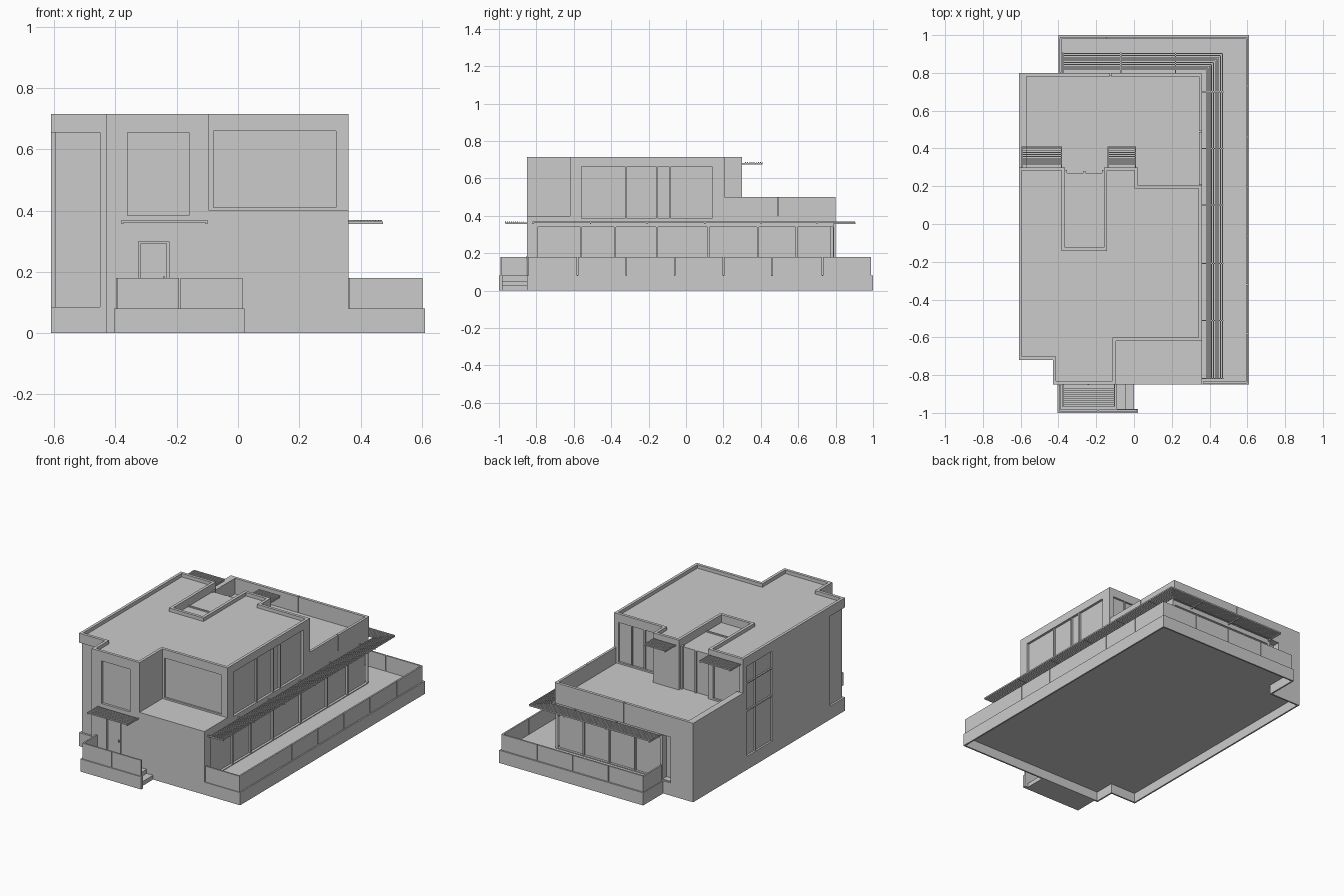
import bpy, bmesh
from mathutils import Vector

if "Cube" in bpy.data.objects:
    bpy.data.objects.remove(bpy.data.objects["Cube"])


def finish(name, bm):
    bmesh.ops.recalc_face_normals(bm, faces=bm.faces[:])
    me = bpy.data.meshes.new(name)
    bm.to_mesh(me)
    bm.free()
    ob = bpy.data.objects.new(name, me)
    bpy.context.collection.objects.link(ob)
    return ob


def boxes(name, items):
    """One object made of boxes given as (x0, x1, y0, y1, z0, z1)."""
    bm = bmesh.new()
    for x0, x1, y0, y1, z0, z1 in items:
        vs = bmesh.ops.create_cube(bm, size=1)["verts"]
        for v in vs:
            v.co = Vector(((x0 + x1) / 2 + v.co.x * (x1 - x0),
                           (y0 + y1) / 2 + v.co.y * (y1 - y0),
                           (z0 + z1) / 2 + v.co.z * (z1 - z0)))
    return finish(name, bm)


def sink(bm, face, rim, dz):
    """Leave a rim around a flat face and move the rest vertically."""
    bmesh.ops.inset_region(bm, faces=[face], thickness=rim, use_even_offset=True)
    ret = bmesh.ops.extrude_face_region(bm, geom=[face])["geom"]
    for v in ret:
        if isinstance(v, bmesh.types.BMVert):
            v.co.z += dz
    if face.is_valid:
        bmesh.ops.delete(bm, geom=[face], context="FACES_ONLY")


def prism(name, pts, z0, z1, top_rim=None, bottom_rim=None):
    bm = bmesh.new()
    base = bm.faces.new([bm.verts.new((x, y, z0)) for x, y in pts])
    ret = bmesh.ops.extrude_face_region(bm, geom=[base], use_keep_orig=True)["geom"]
    for v in ret:
        if isinstance(v, bmesh.types.BMVert):
            v.co.z = z1
    bmesh.ops.recalc_face_normals(bm, faces=bm.faces[:])
    bm.normal_update()
    for rim, sign in ((top_rim, 1), (bottom_rim, -1)):
        if rim:
            face = next(f for f in bm.faces if f.normal.z * sign > 0.9
                        and len(f.verts) == len(pts))
            sink(bm, face, rim[0], -sign * rim[1])
    return finish(name, bm)


def panels(name, axis, pos, breaks, z0=0.08, z1=0.18, t=0.01):
    """Row of parapet panels with open joints, running along x or y."""
    items = []
    for a, b in zip(breaks, breaks[1:]):
        run, thick = (a + 0.002, b - 0.002), (pos - t / 2, pos + t / 2)
        items.append((run + thick if axis == "x" else thick + run) + (z0, z1))
    return boxes(name, items)


# Foundation and terrace slab, hollow underneath
prism("foundation", [(-.61, -.72), (-.43, -.72), (-.43, -.85), (.61, -.85), (.61, 1),
                     (-.40, 1), (-.40, .80), (-.61, .80)], 0, .08, None, (.01, .06))

# Ground floor and upper floor blocks
ground = prism("ground_floor", [(-.61, -.72), (-.43, -.72), (-.43, -.85), (.36, -.85),
                                (.36, .79), (-.61, .79)], .08, .40)
upper = prism("upper_floor", [(-.61, -.72), (-.43, -.72), (-.43, -.85), (-.095, -.85),
                              (-.095, -.62), (.36, -.62), (.36, .205), (.02, .205),
                              (.02, .30), (-.16, .30), (-.16, -.125), (-.365, -.125),
                              (-.365, .30), (-.61, .30)], .40, .715, (.018, .022))

# Glazed volume in the roof notch
boxes("skylight", [(-.365, -.16, -.125, .27, .40, .665),
                   (-.365, -.16, .02, .03, .665, .672),
                   (-.365, -.355, .26, .285, .40, .672),
                   (-.17, -.16, .26, .285, .40, .672),
                   (-.267, -.257, .26, .28, .40, .665)])

# Window and door recesses
cuts = [
    (.345, .40, -.79, .785, .085, .34),       # ground right
    (.345, .40, -.56, .14, .385, .665),       # upper right
    (-.36, -.16, -.90, -.835, .385, .655),    # upper front
    (-.325, -.225, -.90, -.838, .085, .30),   # front door
    (-.08, .32, -.66, -.61, .41, .66),        # balcony glazing
    (-.37, .345, .775, .83, .085, .34),       # ground back
    (-.45, -.39, .75, .83, .085, .37),        # back niche
    (-.65, -.45, -.76, -.708, .085, .655),    # corner window, front
    (-.65, -.598, -.76, -.57, .085, .655),    # corner window, left
    (-.65, -.598, .01, .26, .085, .655),      # stair window, left
    (-.58, -.40, .288, .33, .41, .66),        # upper back left
    (.06, .33, .193, .23, .41, .66),          # upper back right
]
for i, c in enumerate(cuts):
    cutter = boxes("cutter", [c])
    cutter.hide_render = True
    for body in (ground, upper):
        if (c[4] < .4 and body is ground) or (c[5] > .4 and body is upper):
            mod = body.modifiers.new("recess", "BOOLEAN")
            mod.operation, mod.solver, mod.object = "DIFFERENCE", "EXACT", cutter
            bpy.context.view_layer.objects.active = body
            bpy.ops.object.modifier_apply(modifier=mod.name)
    bpy.data.objects.remove(cutter)

# Window bars
w = .005
boxes("right_window_bars",
      [(.345, .357, y - w, y + w, .085, .34) for y in (-.56, -.38, -.155, .12, .385, .59)]
      + [(.345, .357, y - w, y + w, .385, .665) for y in (-.32, -.155, -.085)])
boxes("back_window_bars",
      [(x - w, x + w, .775, .787, .085, .34) for x in (-.19, -.01, .17)]
      + [(x - w, x + w, .193, .203, .41, .66) for x in (.15, .24)])
boxes("left_window_bars", [(-.607, -.598, .165, .173, .085, .655),
                           (-.607, -.598, .01, .26, .365, .375),
                           (-.607, -.598, .01, .26, .54, .546)])
boxes("door_panel", [(-.318, -.232, -.845, -.837, .085, .293),
                     (-.245, -.238, -.853, -.84, .17, .185)])

# Upper terrace parapet
boxes("upper_parapet_left", [(-.61, -.568, .30, .80, .40, .50),
                             (-.61, -.45, .79, .80, .08, .40)])
panels("upper_parapet_back", "x", .791, (-.61, -.125, .36), .37, .50, .018)
panels("upper_parapet_right", "y", .352, (.205, .49, .80), .40, .50, .016)

# Lower terrace parapet
panels("terrace_parapet_right", "y", .597, (-.845, -.58, -.32, -.06, .20, .46, .73, .99))
panels("terrace_parapet_back", "x", .985, (-.395, -.15, .10, .35, .60))
panels("terrace_parapet_front", "x", -.84, (.362, .60))
panels("terrace_parapet_end", "y", -.39, (.80, .985))

# Entrance porch with side steps
boxes("porch", [(-.405, -.09, -.985, -.85, 0, .08), (-.09, -.045, -.985, -.85, 0, .053),
                (-.045, 0, -.985, -.85, 0, .027), (-.405, .022, -1, -.98, 0, .08)])
panels("porch_parapet_front", "x", -.988, (-.397, -.19, .017))
panels("porch_parapet_end", "y", -.393, (-.985, -.85))

# Slatted canopy that wraps the back right corner
n, d, s = 10, .0095, .0022
slats = []
for i in range(n):
    x, y = .468 - i * d, .902 - i * d
    slats += [(x - s, x + s, -.82, y, .361, .37), (-.38, x, y - s, y + s, .361, .37)]
boxes("wrap_canopy_slats", slats)
boxes("wrap_canopy_brackets",
      [(.36, .473, y - .003, y + .003, .357, .365) for y in (-.817, -.51, -.21, .10, .40, .70)]
      + [(x - .003, x + .003, .79, .907, .357, .365) for x in (-.377, -.07, .22)])


# Small straight canopies
def canopy(name, x0, x1, y0, y1, wall, z):
    step = (y1 - y0) / (n - 1)
    items = [(x0, x1, y0 + i * step - s, y0 + i * step + s, z, z + .008) for i in range(n)]
    for x in (x0, x1 - .006):
        items.append((x, x + .006, min(y0, wall), max(y1, wall), z - .006, z + .002))
    return boxes(name, items)


canopy("door_canopy", -.38, -.10, -.965, -.87, -.85, .362)
canopy("roof_canopy_left", -.595, -.38, .318, .408, .30, .68)
canopy("roof_canopy_right", -.14, .01, .318, .408, .30, .68)
